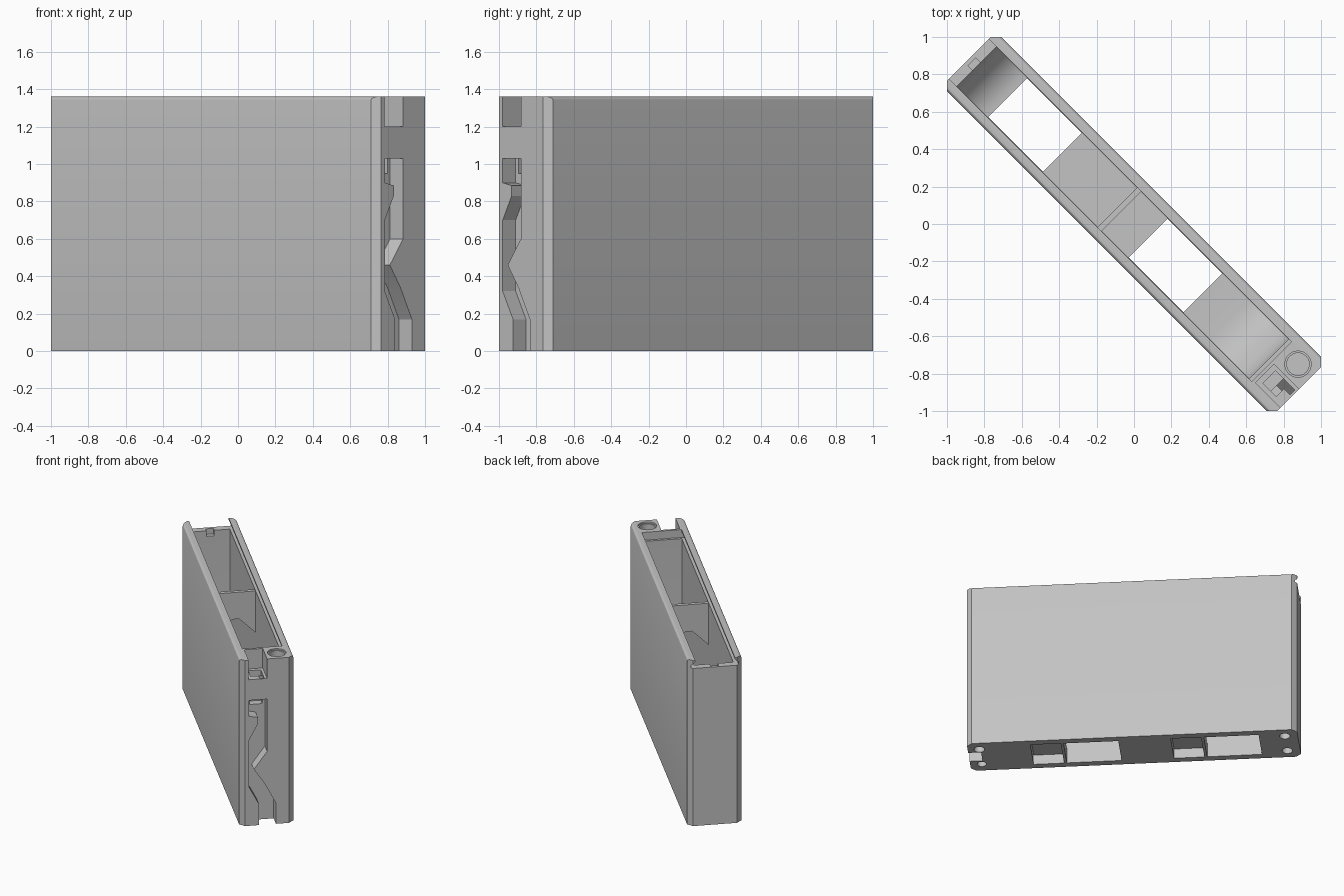
import bpy, bmesh, math
from mathutils import Vector

cube = bpy.data.objects.get("Cube")
if cube:
    bpy.data.objects.remove(cube, do_unlink=True)

L, W, H = 1.248, 0.205, 1.36        # half length, half width, height
IN = 0.148                          # half width of the cavity
TURN = -math.pi / 4

grey = bpy.data.materials.new("light grey plastic")
grey.use_nodes = True
colour = (0.55, 0.55, 0.55, 1)
grey.diffuse_color = colour
grey.node_tree.nodes["Principled BSDF"].inputs["Base Color"].default_value = colour


def prism(name, pts, axis, lo, hi):
    """Extrude a 2D outline along the given axis."""
    def place(p, t):
        c = list(p)
        c.insert(axis, t)
        return Vector(c)
    bm = bmesh.new()
    face = bm.faces.new([bm.verts.new(place(p, lo)) for p in pts])
    out = bmesh.ops.extrude_face_region(bm, geom=[face])
    move = place((0, 0), hi - lo)
    bmesh.ops.translate(bm, vec=move, verts=[g for g in out["geom"] if isinstance(g, bmesh.types.BMVert)])
    bmesh.ops.recalc_face_normals(bm, faces=bm.faces)
    mesh = bpy.data.meshes.new(name)
    bm.to_mesh(mesh)
    bm.free()
    mesh.materials.append(grey)
    ob = bpy.data.objects.new(name, mesh)
    bpy.context.collection.objects.link(ob)
    return ob


def rect(a, b, c, d):
    return [(a, c), (b, c), (b, d), (a, d)]


def box(name, x0, x1, y0, y1, z0, z1):
    return prism(name, rect(x0, x1, y0, y1), 2, z0, z1)


def disc(x, y, r, n=32):
    return [(x + r * math.cos(i * math.tau / n), y + r * math.sin(i * math.tau / n)) for i in range(n)]


def arc(x, z, r, a0, a1, n=12):
    angles = [math.radians(a0 + (a1 - a0) * i / n) for i in range(n + 1)]
    return [(x + r * math.cos(a), z + r * math.sin(a)) for a in angles]


def cut(target, cutter):
    mod = target.modifiers.new("cut", "BOOLEAN")
    mod.operation = "DIFFERENCE"
    mod.solver = "EXACT"
    mod.object = cutter
    bpy.context.view_layer.objects.active = target
    bpy.ops.object.modifier_apply(modifier=mod.name)
    bpy.data.objects.remove(cutter, do_unlink=True)


# Outer shell: chamfered corners, rounded long top edges
c = 0.039
outline = [(-L, c - W), (c - L, -W), (L - c, -W), (L, c - W),
           (L, W - c), (L - c, W), (c - L, W), (-L, W - c)]
body = prism("case_body", outline, 2, 0, H)
bm = bmesh.new()
bm.from_mesh(body.data)
long_top = [e for e in bm.edges if all(v.co.z > H - 0.01 for v in e.verts) and e.calc_length() > 1]
bmesh.ops.bevel(bm, geom=long_top, offset=0.022, segments=3, profile=0.5, affect="EDGES")
bm.to_mesh(body.data)
bm.free()

# Main cavity with curved ends
floor, r0, r1 = 0.12, 0.235, 0.3
profile = [(-1.19, H + 0.1)] + arc(-1.19 + r0, floor + r0, r0, 180, 270)
profile += arc(1.02 - r1, floor + r1, r1, 270, 360) + [(1.02, H + 0.1)]
cut(body, prism("cavity", profile, 1, -IN, IN))

# Undercut lid track, open at the far end
lid = [(-0.18, 1.295), (0.18, 1.295), (0.18, 1.315), (0.15, 1.345),
       (0.15, H + 0.1), (-0.15, H + 0.1), (-0.15, 1.345), (-0.18, 1.315)]
cut(body, prism("lid_track", lid, 0, -L - 0.1, 1.04))
cut(body, box("lid_notch", -1.225, -1.15, -0.03, 0.03, 1.25, 1.4))

# Floor openings and underside pockets, one pair per chamber
for start in (-0.955, 0.106):
    cut(body, box("opening", start, start + 0.414, -IN + 0.001, IN - 0.001, -0.1, 0.5))
    cut(body, box("pocket", start + 0.435, start + 0.665, -IN, IN, -0.1, 0.08))

# Magnet holes under the corners
for x in (-1.15, 1.16):
    for y in (-0.11, 0.11):
        r = 0.04 if x < 0 or y > 0 else 0.035
        cut(body, prism("magnet_hole", disc(x, y, r), 2, -0.1, 0.06))

# Round recess beside the latch
cut(body, prism("round_recess", disc(1.15, 0.09, 0.07), 2, H - 0.012, H + 0.1))
cut(body, prism("round_recess_inner", disc(1.15, 0.09, 0.06), 2, H - 0.07, H + 0.1))

# Zigzag guide channel in the near end
track = [(-0.06, -0.05), (-0.06, 0.17), (-0.138, 0.32), (-0.138, 0.7), (-0.07, 0.83), (-0.07, 0.885),
         (-0.138, 0.9), (-0.138, 1.03), (0, 1.03), (0, 0.6), (-0.1, 0.46), (-0.02, 0.34),
         (0.067, 0.17), (0.067, -0.05)]
cut(body, prism("guide_channel", track, 0, 1.15, L + 0.1))

# Latch pocket above the channel, with its shaft and pin slot
cut(body, box("latch_pocket", 1.06, L + 0.1, -0.14, 0, 1.2, H + 0.1))
cut(body, box("latch_shaft", 1.09, 1.19, -0.115, -0.02, 0.95, 1.3))
cut(body, box("pin_slot", 1.195, 1.235, -0.055, -0.02, 0.98, 1.3))

# Divider bridge with an angled underside
arch = [(-IN, 1.29), (-IN, 0.95), (-0.025, 1.07), (0.025, 1.07), (IN, 0.95), (IN, 1.29)]
divider = prism("divider", arch, 0, -0.125, -0.095)

for ob in (body, divider):
    ob.rotation_euler.z = TURN
    bpy.ops.object.select_all(action="DESELECT")
    ob.select_set(True)
    bpy.context.view_layer.objects.active = ob
    bpy.ops.object.shade_smooth_by_angle(angle=math.radians(25))
